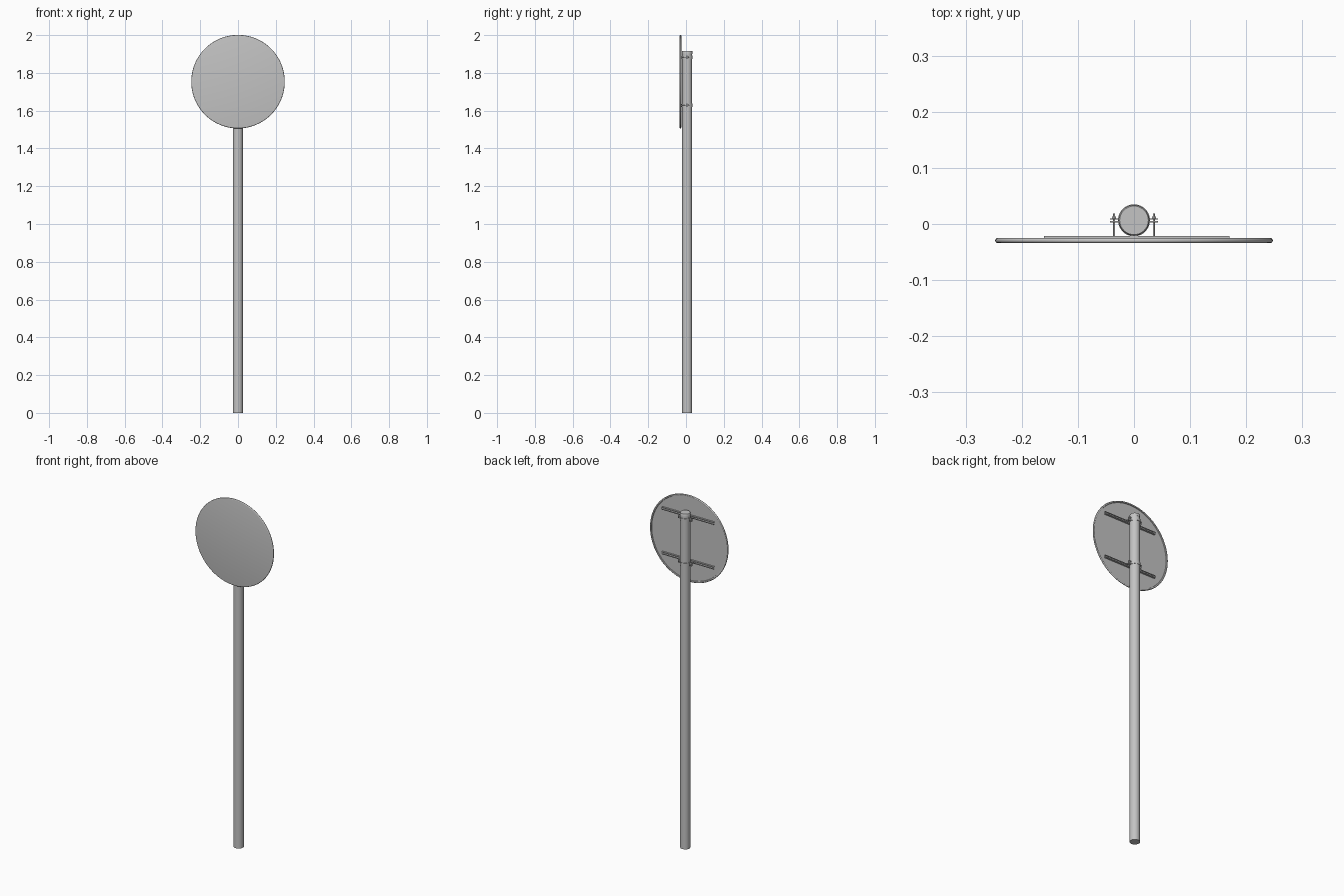
import bpy, bmesh, math
from mathutils import Matrix, Vector

cube = bpy.data.objects.get("Cube")
if cube:
    bpy.data.objects.remove(cube, do_unlink=True)

metal = bpy.data.materials.new("galvanised_grey")
metal.use_nodes = True
grey = (0.55, 0.55, 0.55, 1)
metal.diffuse_color = grey
metal.node_tree.nodes["Principled BSDF"].inputs["Base Color"].default_value = grey

POLE_Y = 0.0065
FACE_FRONT = Matrix.Rotation(math.radians(90), 4, 'X')   # turns the local z axis to -y


def finish(name, bm, matrix=Matrix()):
    bmesh.ops.remove_doubles(bm, verts=bm.verts, dist=1e-6)
    bmesh.ops.recalc_face_normals(bm, faces=bm.faces)
    bm.transform(matrix)
    mesh = bpy.data.meshes.new(name)
    bm.to_mesh(mesh)
    bm.free()
    mesh.materials.append(metal)
    ob = bpy.data.objects.new(name, mesh)
    bpy.context.collection.objects.link(ob)
    bpy.ops.object.select_all(action='DESELECT')
    ob.select_set(True)
    bpy.context.view_layer.objects.active = ob
    bpy.ops.object.shade_smooth_by_angle(angle=math.radians(35))
    return ob


def lathe(name, profile, steps, matrix, closed=False):
    """Spin a (radius, height) profile about local z."""
    bm = bmesh.new()
    verts = [bm.verts.new((r, 0, h)) for r, h in profile]
    edges = [bm.edges.new(pair) for pair in zip(verts, verts[1:])]
    if closed:
        edges.append(bm.edges.new((verts[-1], verts[0])))
    bmesh.ops.spin(bm, geom=verts + edges, cent=(0, 0, 0), axis=(0, 0, 1),
                   angle=math.tau, steps=steps, use_duplicate=False)
    return finish(name, bm, matrix)


def box(name, size, centre):
    bm = bmesh.new()
    bmesh.ops.create_cube(bm, size=1)
    return finish(name, bm, Matrix.Translation(centre) @ Matrix.Diagonal((*size, 1)))


def rod(name, radius, y0, y1, x, z, sides):
    bm = bmesh.new()
    bmesh.ops.create_cone(bm, cap_ends=True, segments=sides, radius1=radius,
                          radius2=radius, depth=y1 - y0)
    return finish(name, bm, Matrix.Translation((x, (y0 + y1) / 2, z)) @ FACE_FRONT)


# Pole with a shallow cap
at_pole = Matrix.Translation((0, POLE_Y, 0))
lathe("pole", [(0, 0), (0.0265, 0), (0.0265, 1.905), (0, 1.905)], 40, at_pole)
lathe("pole_cap", [(0.0265, 1.9), (0.0275, 1.9), (0.0275, 1.914),
                   (0.0255, 1.917), (0, 1.917)], 40, at_pole)

# Round panel: flat front, rounded rim standing proud of the back
rim = [(0.243 + 0.0045 * math.cos(a), 0.0045 * math.sin(a))
       for a in (math.radians(90 - 22.5 * i) for i in range(9))]
panel = [(0, 0.0045)] + rim + [(0.239, -0.003), (0.238, 0.001), (0, 0.001)]
lathe("sign_panel", panel, 96,
      Matrix.Translation((0, -0.0295, 1.7535)) @ FACE_FRONT)

# Channel section of the mounting rails, open to the back (y, z)
half_section = [(-0.031, 0.0075), (-0.0215, 0.0075), (-0.0215, 0.003),
                (-0.023, 0.003), (-0.023, 0.006), (-0.0285, 0.006)]
section = half_section + [(y, -z) for y, z in reversed(half_section)]

for label, z in (("upper", 1.883), ("lower", 1.628)):
    # Rail
    bm = bmesh.new()
    face = bm.faces.new([bm.verts.new((-0.16, y, z + h)) for y, h in section])
    ext = bmesh.ops.extrude_face_region(bm, geom=[face], use_keep_orig=True)
    moved = [v for v in ext["geom"] if isinstance(v, bmesh.types.BMVert)]
    bmesh.ops.translate(bm, verts=moved, vec=Vector((0.33, 0, 0)))
    finish(label + "_rail", bm)

    # Clamp band round the pole
    band = [(0.0263, -0.009), (0.0285, -0.009), (0.0285, 0.009), (0.0263, 0.009)]
    lathe(label + "_clamp_band", band, 40,
          Matrix.Translation((0, POLE_Y, z)), closed=True)

    # Clamp ears, bolts and nuts on each side
    for side, s in (("left", 1), ("right", -1)):
        name = f"{label}_{side}_"
        for part, y in (("front_ear", 0.004), ("back_ear", 0.009)):
            box(name + part, (0.016, 0.002, 0.018), (s * 0.035, y, z))
        x = s * 0.0355
        rod(name + "bolt", 0.0018, -0.023, 0.019, x, z, 12)
        rod(name + "nut", 0.0042, 0.010, 0.0135, x, z, 6)
